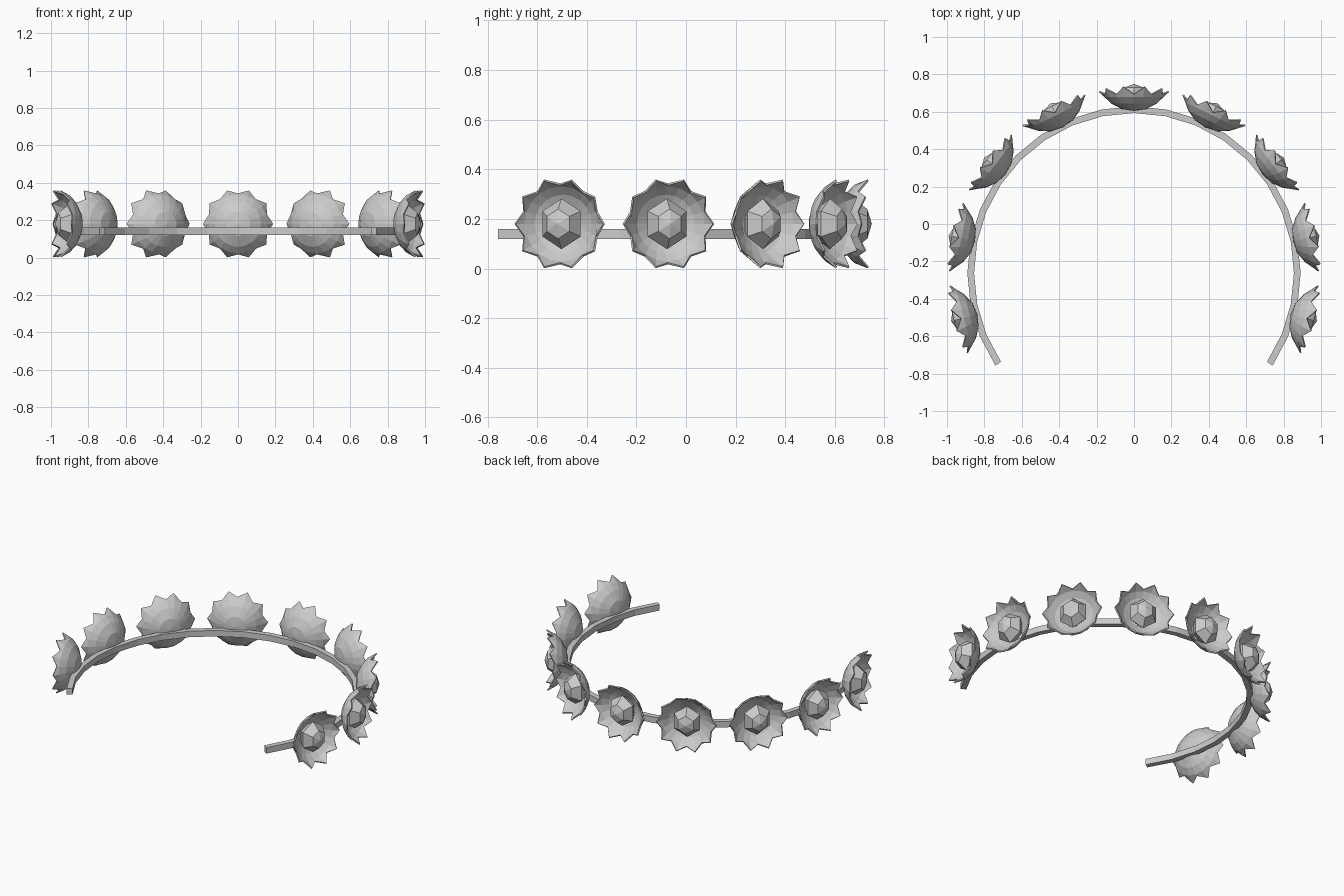
import bpy, bmesh
from math import sin, cos, radians, pi

if "Cube" in bpy.data.objects:
    bpy.data.objects.remove(bpy.data.objects["Cube"])

CY, R = -0.262, 0.873      # centre and radius of the headband arc


def make_mesh(name, rings, closed=True, tip=None, base=None):
    """Skin a list of equal-length vertex rings, with optional end points."""
    bm = bmesh.new()
    vr = [[bm.verts.new(p) for p in ring] for ring in rings]
    n = len(vr[0])
    for a, b in zip(vr, vr[1:]):
        for i in range(n):
            j = (i + 1) % n
            bm.faces.new((a[i], a[j], b[j], b[i]))
    for point, ring in ((base, vr[0]), (tip, vr[-1])):
        if point:
            v = bm.verts.new(point)
            for i in range(n):
                bm.faces.new((v, ring[i], ring[(i + 1) % n]))
        elif closed:
            bm.faces.new(ring)
    bmesh.ops.recalc_face_normals(bm, faces=bm.faces)
    me = bpy.data.meshes.new(name)
    bm.to_mesh(me)
    bm.free()
    return me


def add(name, me, angle=None):
    ob = bpy.data.objects.new(name, me)
    bpy.context.collection.objects.link(ob)
    if angle is not None:
        a = radians(angle)
        ob.location = (R * cos(a), CY + R * sin(a), 0.18)
        ob.rotation_euler.z = a - pi / 2
    return ob


# headband: square section swept along an open arc
sections = []
for k in range(23):
    a = radians(-33.75 + 11.25 * k)
    sections.append([((R + dr) * cos(a), CY + (R + dr) * sin(a), z)
                     for dr, z in ((-.018, .12), (.018, .12), (.018, .16), (-.018, .16))])
add("headband", make_mesh("headband", sections))

# flower cup: faceted bowl with ten pointed petals, opening along +y
angles = [radians(18 * k) for k in range(20)]


def ring(r, y):
    return [(r * cos(t), y, r * sin(t)) for t in angles]


rim = []
for k, t in enumerate(angles):
    r, y = (.188, .095 + .028 * abs(sin(t))) if k % 2 == 0 else (.163, .082)
    rim.append((r * cos(t), y, r * sin(t)))
cup = make_mesh("flower_petals", [ring(.065, .003), ring(.123, .034), ring(.158, .068), rim],
                closed=False, base=(0, -.006, 0))

# flower bud: low six-sided dome
def hexagon(r, y):
    return [(.9 * r * cos(radians(30 + 60 * k)), y, r * sin(radians(30 + 60 * k)))
            for k in range(6)]


bud = make_mesh("flower_bud", [hexagon(.06, .005), hexagon(.102, .065), hexagon(.06, .12)],
                tip=(0, .138, 0))

# nine flowers facing outward along the band
for i in range(9):
    angle = 90 + 26.2 * (i - 4)
    petals = add(f"flower_petals_{i + 1}", cup, angle)
    mod = petals.modifiers.new("thickness", 'SOLIDIFY')
    mod.thickness = 0.008
    mod.offset = -1
    add(f"flower_bud_{i + 1}", bud, angle)
